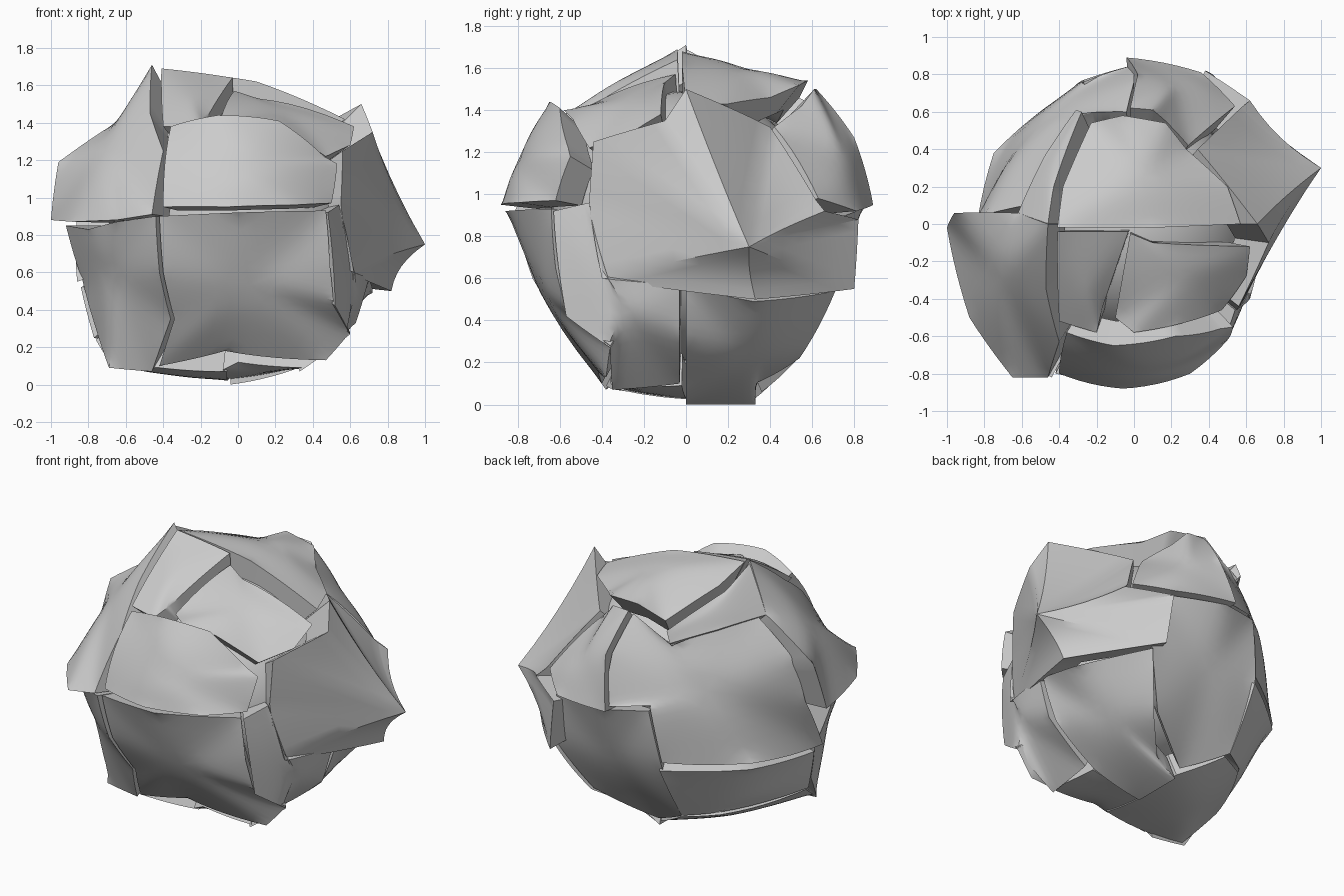
import bpy, bmesh
from mathutils import Vector

CENTRE = Vector((0, 0, 0.85))
N = 6  # subdivisions along each fan triangle


def smooth(obj):
    bpy.ops.object.select_all(action='DESELECT')
    obj.select_set(True)
    bpy.context.view_layer.objects.active = obj
    bpy.ops.object.shade_smooth_by_angle(angle=0.6)


def plate(name, outline, peak=None, bulge=0.8, depth=0.8, dip=0.0, relax=6):
    """Thick curved shard: a domed fan over the outline, extruded to the core."""
    ring = [Vector(p) - CENTRE for p in outline]
    if peak:
        mid = Vector(peak) - CENTRE
    else:
        mean = sum(ring, Vector()) / len(ring)
        mid = mean.normalized() * sum(p.length for p in ring) / len(ring) * 0.98
    bm = bmesh.new()

    def dome(a, b, c, i, j):
        wb, wc = i / N, j / N
        wa = 1 - wb - wc
        flat = a * wa + b * wb + c * wc
        rnd = flat.normalized() * (a.length * wa + b.length * wb + c.length * wc)
        p = CENTRE + flat.lerp(rnd, bulge) * (1 - dip * 4 * wa * (1 - wa))
        p.z = max(p.z, 0)
        return bm.verts.new(p)

    for k, a in enumerate(ring):
        b = ring[(k + 1) % len(ring)]
        g = {(i, j): dome(mid, a, b, i, j) for i in range(N + 1) for j in range(N + 1 - i)}
        for i in range(N):
            for j in range(N - i):
                bm.faces.new((g[i, j], g[i + 1, j], g[i, j + 1]))
                if i + j < N - 1:
                    bm.faces.new((g[i + 1, j], g[i + 1, j + 1], g[i, j + 1]))
    bmesh.ops.remove_doubles(bm, verts=bm.verts, dist=0.0005)
    # Relax the inside so the fan ridges melt into one curved face
    inner = [v for v in bm.verts if not v.is_boundary]
    for _ in range(relax):
        bmesh.ops.smooth_vert(bm, verts=inner, factor=0.5, use_axis_x=True,
                              use_axis_y=True, use_axis_z=True)
    ext = bmesh.ops.extrude_face_region(bm, geom=bm.faces[:], use_keep_orig=True)
    for v in ext['geom']:
        if isinstance(v, bmesh.types.BMVert):
            v.co = CENTRE + (v.co - CENTRE) * depth
    bmesh.ops.recalc_face_normals(bm, faces=bm.faces)
    me = bpy.data.meshes.new(name)
    bm.to_mesh(me)
    bm.free()
    obj = bpy.data.objects.new(name, me)
    bpy.context.collection.objects.link(obj)
    smooth(obj)


# Inner core seen at the bottom of the cracks
bpy.ops.mesh.primitive_ico_sphere_add(subdivisions=4, radius=0.64, location=CENTRE)
core = bpy.context.object
core.name = "core"
smooth(core)

# Front shards
plate("front_lower_shard", [(-.42, -.80, .90), (0, -.86, .92), (.47, -.64, .93),
      (.49, -.62, .65), (.51, -.57, .45), (.60, -.36, .28), (.47, -.38, .13),
      (-.07, -.42, .18), (-.42, -.40, .10), (-.34, -.57, .35), (-.40, -.72, .6)],
      peak=(.05, -.70, .55), bulge=0.35)
plate("front_upper_shard", [(-.40, -.80, .95), (-.06, -.88, .95), (.3, -.80, .96),
      (.5, -.62, .97), (.53, -.55, 1.18), (.46, -.56, 1.22), (.22, -.60, 1.41),
      (-.11, -.65, 1.44), (-.36, -.58, 1.38)], peak=(.05, -.81, 1.16))

# Left shards
plate("left_lower_shard", [(-.44, -.82, .90), (-.65, -.70, .87), (-.80, -.48, .83),
      (-.92, -.2, .85), (-.83, -.14, .55), (-.76, -.2, .3), (-.69, -.36, .09),
      (-.46, -.38, .07), (-.36, -.57, .35), (-.42, -.73, .6)],
      peak=(-.68, -.53, .58), bulge=0.3)
plate("left_upper_shard", [(-1, -.02, .88), (-.96, .06, 1.19), (-.62, .06, 1.42),
      (-.46, 0, 1.71), (-.47, -.35, 1.45), (-.40, -.63, 1.25), (-.46, -.82, .91),
      (-.65, -.82, .88), (-.88, -.5, .87)], peak=(-.72, -.27, 1.27), bulge=0.3)
plate("left_wedge_shard", [(-.46, 0, 1.69), (-.62, .06, 1.42), (-.48, .36, 1.40),
      (-.31, .61, 1.36), (-.28, .60, 1.43), (-.43, .2, 1.58)], bulge=0.3)

# Top shards, with one sunken piece
plate("top_back_shard", [(-.41, -.02, 1.68), (.1, -.02, 1.62), (.57, 0, 1.42),
      (.5, .2, 1.43), (.28, .4, 1.46), (.17, .54, 1.52), (-.06, .58, 1.54),
      (-.23, .54, 1.46), (-.38, .2, 1.60)], peak=(.05, .25, 1.62), bulge=0.2)
plate("top_front_shard", [(-.41, -.04, 1.69), (-.03, -.04, 1.64), (-.17, -.45, 1.42),
      (-.2, -.58, 1.38), (-.4, -.52, 1.38)], bulge=0.2)
plate("top_sunken_shard", [(-.02, -.05, 1.57), (.1, -.1, 1.53), (.62, -.12, 1.38),
      (.60, -.28, 1.28), (.47, -.46, 1.22), (.22, -.54, 1.36), (0, -.58, 1.40),
      (-.1, -.5, 1.40)], peak=(.25, -.28, 1.45), bulge=0.5)

# Right shards, the upper one rising to a sharp tip
plate("right_tip_shard", [(.58, -.42, .6), (.55, -.46, .97), (.56, -.44, 1.25),
      (.72, -.1, 1.35), (.66, 0, 1.50), (.34, .40, 1.32), (.57, .62, .97),
      (.62, .66, .92), (.38, .82, .88), (.42, .80, .55), (.82, .33, .50)],
      peak=(1, .3, .75), bulge=0.15, depth=0.75, dip=0.04, relax=0)
plate("right_front_lower_shard", [(.48, -.63, .92), (.54, -.46, .96), (.62, -.4, .6),
      (.70, -.03, .57), (.63, -.03, .33), (.35, -.03, .1), (.33, -.35, .07),
      (.6, -.36, .27), (.52, -.57, .42)], peak=(.63, -.30, .42), bulge=0.3, relax=4)
plate("right_back_lower_shard", [(.7, 0, .56), (.72, .32, .49), (.45, .71, .54),
      (.3, .54, .22), (.1, .33, .1), (-.04, .33, 0), (-.04, 0, 0), (.3, 0, .08),
      (.6, 0, .3)], peak=(.48, .32, .24), bulge=0.5)

# Back shards
plate("back_left_shard", [(-.04, .60, 1.48), (-.31, .59, 1.34), (-.58, .1, 1.42),
      (-.80, .05, 1.19), (-.86, 0, .9), (-.86, -.18, .55), (-.75, .38, .61),
      (-.33, .72, .63), (-.27, .76, 1.0), (0, .85, .96), (0, .76, 1.27)],
      peak=(-.53, .55, 1.08), bulge=0.4, relax=8)
plate("back_upper_shard", [(-.02, .62, 1.50), (.10, .61, 1.50), (.17, .55, 1.42),
      (.29, .42, 1.32), (.54, .63, .98), (.36, .81, .92), (-.04, .89, .95),
      (.02, .80, 1.27)], peak=(.23, .76, 1.16), bulge=0.5)
plate("back_lower_shard", [(0, .85, .94), (-.27, .77, .97), (-.33, .72, .6),
      (-.32, .5, .2), (-.05, .36, .06), (.28, .55, .24), (.45, .70, .56),
      (.40, .76, .90)], peak=(.02, .71, .56), bulge=0.3)
plate("back_left_lower_shard", [(-.32, .73, .58), (-.74, .39, .57), (-.84, -.12, .52),
      (-.77, -.16, .25), (-.5, .37, .22), (-.32, .5, .2)], bulge=0.3)

# Underside shards
plate("bottom_left_shard", [(-.06, -.32, .07), (-.05, .33, .03), (-.3, .48, .18),
      (-.5, .36, .2), (-.76, -.15, .24), (-.67, -.36, .1), (-.42, -.38, .09)],
      bulge=0.4)
plate("bottom_front_shard", [(-.06, 0, .03), (.3, -.02, .09), (.34, -.35, .09),
      (0, -.36, .12), (-.08, -.34, .08)], bulge=0.4)
